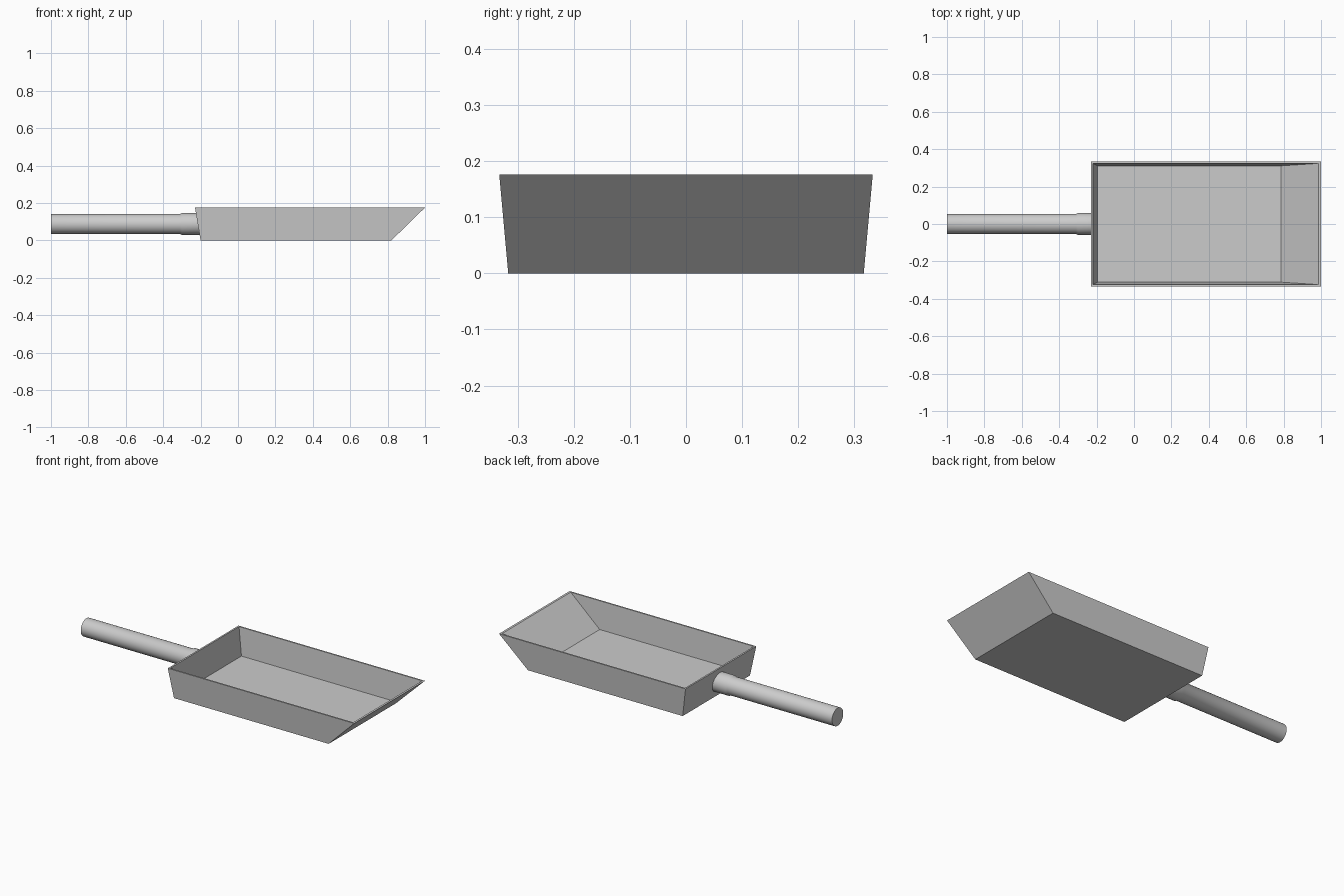
import bpy, bmesh, math

if "Cube" in bpy.data.objects:
    bpy.data.objects.remove(bpy.data.objects["Cube"])

H = 0.176  # rim height


def make_object(name, bm):
    bmesh.ops.recalc_face_normals(bm, faces=bm.faces)
    mesh = bpy.data.meshes.new(name)
    bm.to_mesh(mesh)
    bm.free()
    obj = bpy.data.objects.new(name, mesh)
    bpy.context.collection.objects.link(obj)
    return obj


def bridge(bm, a, b):
    n = len(a)
    for i in range(n):
        j = (i + 1) % n
        bm.faces.new((a[i], a[j], b[j], b[i]))


# Pan: rectangular loops from the underside, up the outside, over the rim, down to the floor
def rect(bm, x0, x1, y, z):
    return [bm.verts.new(p) for p in ((x0, -y, z), (x1, -y, z), (x1, y, z), (x0, y, z))]


bm = bmesh.new()
loops = [rect(bm, *r) for r in (
    (-0.20, 0.82, 0.317, 0.0),
    (-0.23, 1.00, 0.333, H),
    (-0.22, 0.987, 0.324, H),
    (-0.195, 0.787, 0.311, 0.012),
)]
for a, b in zip(loops, loops[1:]):
    bridge(bm, a, b)
bm.faces.new(loops[0])
bm.faces.new(loops[-1])
make_object("scoop_pan", bm)

# Handle with collar: lathed rings, last ring follows the leaning back wall
SIDES = 48
ZC = 0.088


def wall_x(z):
    return -0.20 - 0.03 * z / H + 0.004


bm = bmesh.new()
rings = []
for x, r in ((-1.0, 0.053), (-0.31, 0.053), (-0.30, 0.058), (None, 0.058)):
    ring = []
    for i in range(SIDES):
        t = 2 * math.pi * i / SIDES
        z = ZC + r * math.sin(t)
        ring.append(bm.verts.new((wall_x(z) if x is None else x, r * math.cos(t), z)))
    rings.append(ring)
for a, b in zip(rings, rings[1:]):
    bridge(bm, a, b)
bm.faces.new(rings[0])
bm.faces.new(rings[-1])
handle = make_object("handle", bm)

bpy.ops.object.select_all(action='DESELECT')
handle.select_set(True)
bpy.context.view_layer.objects.active = handle
bpy.ops.object.shade_smooth_by_angle(angle=math.radians(35))
